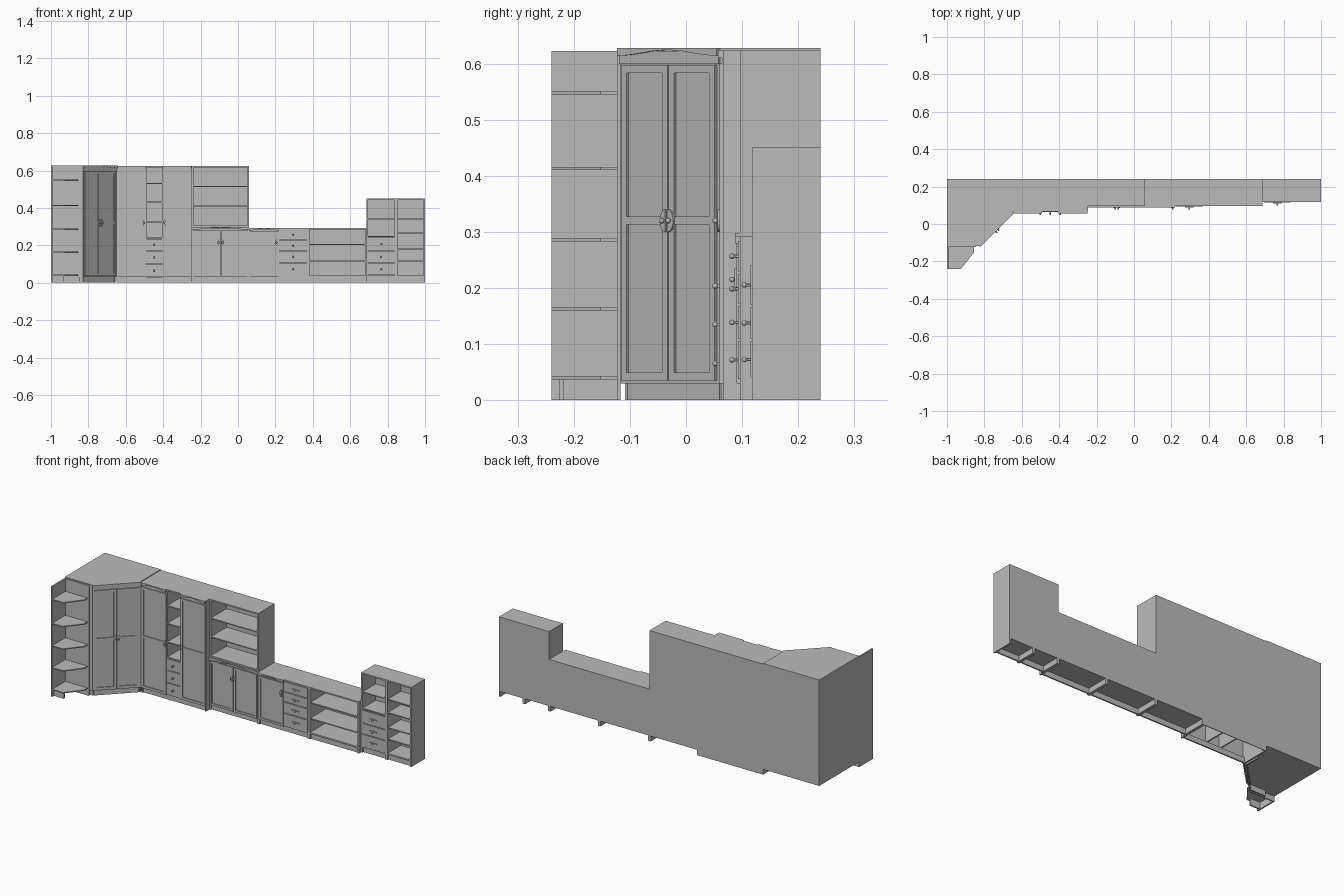
import bpy, bmesh, math
from mathutils import Matrix, Vector

cube = bpy.data.objects.get("Cube")
if cube:
    bpy.data.objects.remove(cube)

grey = bpy.data.materials.new("plain grey")
grey.use_nodes = True
COLOUR = (0.5, 0.5, 0.5, 1)
grey.diffuse_color = COLOUR
grey.node_tree.nodes["Principled BSDF"].inputs["Base Color"].default_value = COLOUR

T = 0.008        # board thickness
FLOOR = 0.03     # plinth height
BACK = 0.24      # wall line


class Part:
    """One object gathered from boards, prisms and knobs in a local frame."""

    def __init__(self, name, x=0, y=0, turn=0):
        self.name = name
        self.bm = bmesh.new()
        self.frame = Matrix.Translation((x, y, 0)) @ Matrix.Rotation(math.radians(turn), 4, 'Z')

    def box(self, x0, x1, y0, y1, z0, z1):
        size = Matrix.Diagonal((x1 - x0, y1 - y0, z1 - z0, 1))
        mid = Matrix.Translation(((x0 + x1) / 2, (y0 + y1) / 2, (z0 + z1) / 2))
        bmesh.ops.create_cube(self.bm, size=1, matrix=mid @ size)

    def prism(self, points, push):
        face = self.bm.faces.new([self.bm.verts.new(p) for p in points])
        out = bmesh.ops.extrude_face_region(self.bm, geom=[face])
        moved = [v for v in out["geom"] if isinstance(v, bmesh.types.BMVert)]
        bmesh.ops.translate(self.bm, verts=moved, vec=Vector(push))
        self.bm.faces.ensure_lookup_table()

    def slab(self, outline, z0, z1):
        self.prism([(x, y, z0) for x, y in outline], (0, 0, z1 - z0))

    def knob(self, x, y, z, r=0.005):
        bmesh.ops.create_uvsphere(self.bm, u_segments=10, v_segments=6, radius=r,
                                  matrix=Matrix.Translation((x, y, z)))

    def done(self):
        bmesh.ops.recalc_face_normals(self.bm, faces=self.bm.faces)
        self.bm.transform(self.frame)
        mesh = bpy.data.meshes.new(self.name)
        self.bm.to_mesh(mesh)
        self.bm.free()
        mesh.materials.append(grey)
        bpy.context.collection.objects.link(bpy.data.objects.new(self.name, mesh))


def carcass(p, x0, x1, depth, z0, z1, floor=True, plinth=True):
    """Open-fronted cabinet box with sides, top, back and plinth."""
    foot = 0 if plinth else z0
    p.box(x0, x0 + T, 0, depth, foot, z1)
    p.box(x1 - T, x1, 0, depth, foot, z1)
    p.box(x0, x1, 0, depth, z1 - T, z1)
    p.box(x0, x1, depth - 0.004, depth, z0 if floor else 0, z1)
    if floor:
        p.box(x0, x1, 0, depth, z0, z0 + T)
    if plinth:
        p.box(x0, x1, 0.008, 0.016, 0, FLOOR)


def shelves(p, x0, x1, depth, heights):
    for z in heights:
        p.box(x0, x1, 0.002, depth, z - 0.003, z + 0.003)


def door(p, x0, x1, z0, z1, mid=None, s=0.014):
    """Framed door with a sunken panel and an optional middle rail."""
    p.box(x0, x1, -0.001, 0.004, z0, z1)
    for a in (x0, x1 - s):
        p.box(a, a + s, -0.006, -0.001, z0, z1)
    rails = [z0, z1 - s] + ([mid - s / 2] if mid else [])
    for z in rails:
        p.box(x0 + s, x1 - s, -0.006, -0.001, z, z + s)


def valance(p, x0, x1, z1, rise=0.01, drop=0.014):
    """Header board with a wavy, arched lower edge."""
    n = 16
    pts = [(x1, -0.009, z1), (x0, -0.009, z1)]
    for i in range(n + 1):
        t = i / n
        pts.append((x0 + (x1 - x0) * t, -0.009, z1 - drop + rise * math.sin(math.pi * t) ** 2))
    p.prism(pts, (0, 0.009, 0))


def pull(p, x, z, side, r=0.02):
    """Half-round plate with a knob; side is the way it bulges."""
    arc = [(x + side * 0.7 * r * math.sin(a), -0.01, z + r * math.cos(a))
           for a in (math.pi * i / 10 for i in range(11))]
    p.prism(arc, (0, 0.004, 0))
    p.knob(x + side * 0.005, -0.014, z)


def drawers(p, x0, x1, levels, bar=True):
    for z0, z1 in zip(levels, levels[1:]):
        p.box(x0, x1, -0.003, 0.005, z0 + 0.002, z1 - 0.002)
        x, z = (x0 + x1) / 2, (z0 + z1) / 2
        p.box(x - 0.003, x + 0.003, -0.012, -0.003, z - 0.003, z + 0.003)
        p.knob(x, -0.014, z)
        if bar:
            p.box(x - 0.022, x + 0.022, -0.008, -0.003, z - 0.002, z + 0.002)


# Open end shelves with clipped corners
p = Part("end_shelves")
p.box(-1, -1 + T, -0.24, -0.117, 0, 0.622)
p.box(-1, -0.845, -0.123, -0.117, 0, 0.622)
clip = [(-0.995, -0.24), (-0.925, -0.24), (-0.855, -0.152), (-0.855, -0.12), (-0.995, -0.12)]
for z in (0.04, 0.163, 0.286, 0.413, 0.548):
    p.slab(clip, z - 0.003, z + 0.003)
p.box(-1, -0.93, -0.225, -0.217, 0, 0.037)
p.done()

# Corner cabinet body with top board and plinth rails
p = Part("corner_cabinet")
body = [(-1, BACK), (-1, -0.117), (-0.828, -0.117), (-0.65, 0.061), (-0.65, BACK)]
p.slab(body, FLOOR, 0.622)
p.slab(body, 0.622, 0.628)
p.box(-0.93, -0.83, -0.109, -0.102, 0, FLOOR)
p.box(-0.667, -0.66, 0.06, 0.16, 0, FLOOR)
p.done()

# Diagonal front of the corner cabinet
W = 0.178 * math.sqrt(2)
p = Part("corner_doors", -0.828, -0.117, 45)
door(p, 0.008, W / 2 - 0.001, FLOOR + 0.005, 0.597, 0.32)
door(p, W / 2 + 0.001, W - 0.008, FLOOR + 0.005, 0.597, 0.32)
p.box(0, W, -0.004, 0.002, 0.599, 0.622)
valance(p, 0, W, 0.628)
p.box(0.01, W, 0.008, 0.016, 0, FLOOR)
pull(p, W / 2 - 0.003, 0.32, -1)
pull(p, W / 2 + 0.003, 0.32, 1)
p.done()

# Tall wardrobe with a middle column of shelves and drawers
p = Part("wardrobe", -0.65, 0.066)
D, W = BACK - 0.066, 0.405
carcass(p, 0, W, D, FLOOR, 0.624, floor=False)
LEFT, RIGHT = 0.158, 0.247
for x in (LEFT, RIGHT):
    p.box(x - T / 2, x + T / 2, 0, D, FLOOR, 0.62)
for a, b in ((0.003, LEFT), (RIGHT, W - 0.003)):
    door(p, a, b, FLOOR, 0.6, 0.32)
    p.box(a, b, -0.002, 0.004, 0.6, 0.624)
    valance(p, a, b, 0.624)
shelves(p, LEFT, RIGHT, D, (0.24, 0.325, 0.43, 0.53))
drawers(p, LEFT + 0.004, RIGHT - 0.004, (0.03, 0.1, 0.17, 0.237), bar=False)
pull(p, LEFT - 0.004, 0.32, -1)
pull(p, RIGHT + 0.004, 0.32, 1)
p.done()

# Two-door base with open shelves above
p = Part("hutch_base", -0.245, 0.096)
D, W = BACK - 0.096, 0.305
carcass(p, 0, W, D, FLOOR, 0.298)
door(p, 0.006, W / 2 - 0.001, FLOOR, 0.28, s=0.012)
door(p, W / 2 + 0.001, W - 0.006, FLOOR, 0.28, s=0.012)
valance(p, 0, W, 0.298)
pull(p, W / 2 - 0.003, 0.215, -1)
pull(p, W / 2 + 0.003, 0.215, 1)
p.done()
p = Part("hutch_shelves", -0.245, 0.096)
carcass(p, 0, W, D, 0.298, 0.624, plinth=False)
shelves(p, T, W - T, D, (0.41, 0.515))
p.done()

# Low cabinet with one door and four drawers
p = Part("drawer_cabinet", 0.06, 0.096)
W = 0.315
carcass(p, 0, W, D, FLOOR, 0.293)
p.box(0.155, 0.163, 0, D, FLOOR, 0.29)
door(p, 0.004, 0.157, FLOOR, 0.275, s=0.012)
valance(p, 0, 0.16, 0.293)
pull(p, 0.152, 0.215, -1)
drawers(p, 0.162, W - 0.006, (0.036, 0.107, 0.17, 0.227, 0.286))
p.done()

# Low open shelf unit
p = Part("low_shelves", 0.375, 0.096)
W = 0.312
carcass(p, 0, W, D, FLOOR, 0.293)
shelves(p, T, W - T, D, (0.115, 0.205))
p.done()

# Raised end unit with drawers on one side and shelves on the other
p = Part("end_unit", 0.687, 0.118)
D, W, MID = BACK - 0.118, 0.313, 0.157
carcass(p, 0, W, D, FLOOR, 0.45)
p.box(MID - T, MID + T, 0, D, 0, 0.45)
shelves(p, T, MID, D, (0.247, 0.34))
shelves(p, MID, W - T, D, (0.115, 0.18, 0.265, 0.34))
drawers(p, T, MID - T, (0.038, 0.107, 0.168, 0.243))
p.done()
